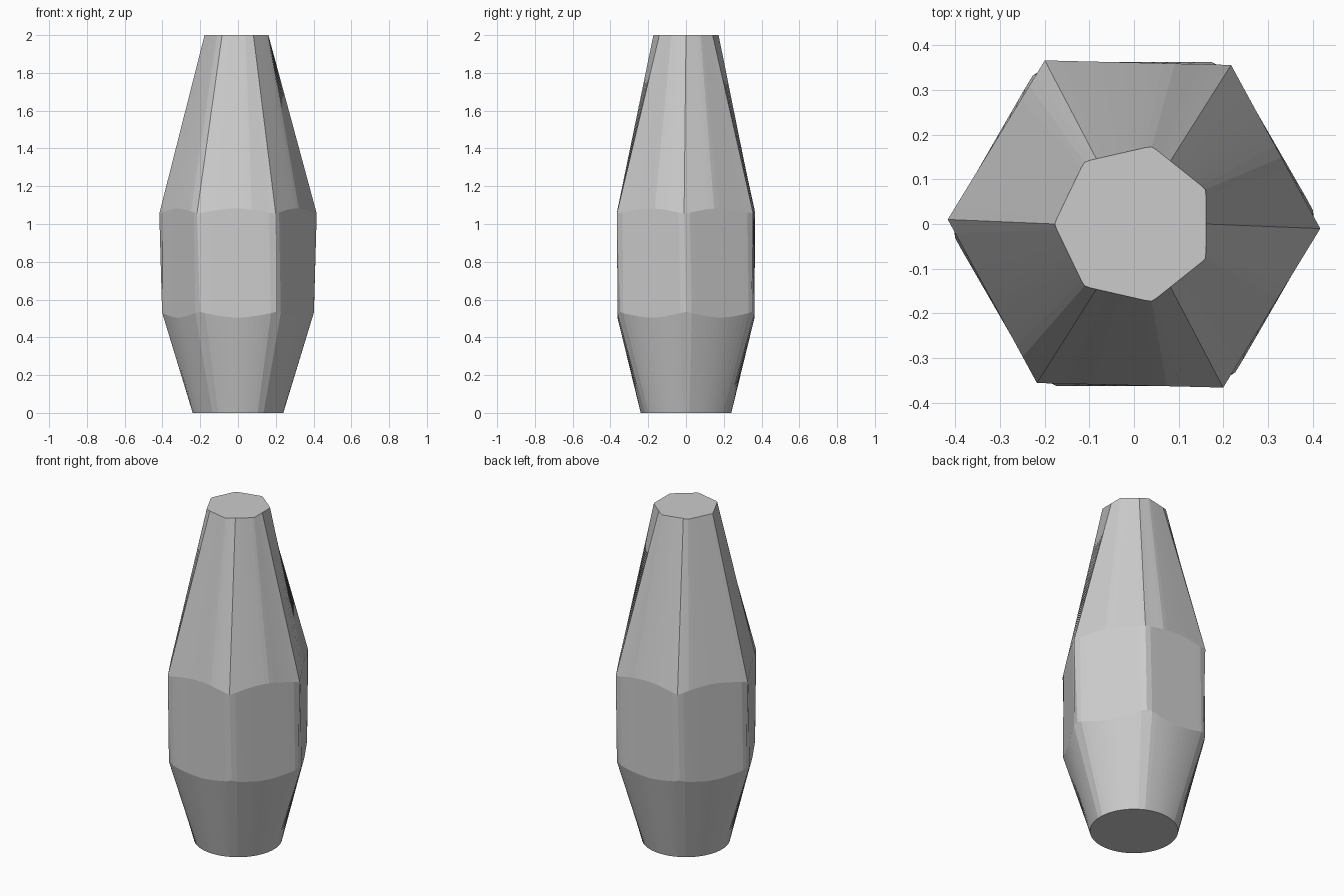
import bpy, bmesh
from math import cos, sin, pi, radians

cube = bpy.data.objects.get("Cube")
if cube:
    bpy.data.objects.remove(cube)

STEPS = 84  # divides evenly by six and seven, so every corner is sampled


def polygon_radius(angle, sides, apothem, corner, cap):
    """Polar radius of a regular polygon whose corners are clipped at cap."""
    sector = 2 * pi / sides
    offset = (angle - corner) % sector - sector / 2
    return min(apothem / cos(offset), cap)


def ring(bm, z, radius, twist=0, wave=0):
    """Ring of vertices; wave shifts the middle of each flat side in z."""
    verts = []
    for i in range(STEPS):
        a = 2 * pi * i / STEPS
        r = radius(a)
        rise = wave * abs(sin(3 * a))
        verts.append(bm.verts.new((r * cos(a + twist), r * sin(a + twist), z + rise)))
    return verts


# Plain grey surface
grey = bpy.data.materials.new("light grey")
grey.use_nodes = True
colour = (0.6, 0.6, 0.6, 1)
grey.diffuse_color = colour
grey.node_tree.nodes["Principled BSDF"].inputs["Base Color"].default_value = colour

# Body: round foot, hexagonal belly, seven-sided top
bm = bmesh.new()
rings = [
    ring(bm, 0, lambda a: 0.24),
    ring(bm, 0.535, lambda a: polygon_radius(a, 6, 0.363, 0, 0.402), wave=-0.03),
    ring(bm, 1.055, lambda a: polygon_radius(a, 6, 0.361, 0, 0.42),
         twist=radians(-1.4), wave=0.027),
    ring(bm, 2, lambda a: polygon_radius(a, 7, 0.161, pi, 0.177)),
]
for low, high in zip(rings, rings[1:]):
    for i in range(STEPS):
        j = (i + 1) % STEPS
        bm.faces.new((low[i], low[j], high[j], high[i]))

# Flat end caps
bm.faces.new(rings[0][::-1])
bm.faces.new(rings[-1])
bmesh.ops.recalc_face_normals(bm, faces=bm.faces)

mesh = bpy.data.meshes.new("faceted_body")
bm.to_mesh(mesh)
bm.free()
mesh.materials.append(grey)
body = bpy.data.objects.new("faceted_body", mesh)
bpy.context.scene.collection.objects.link(body)
